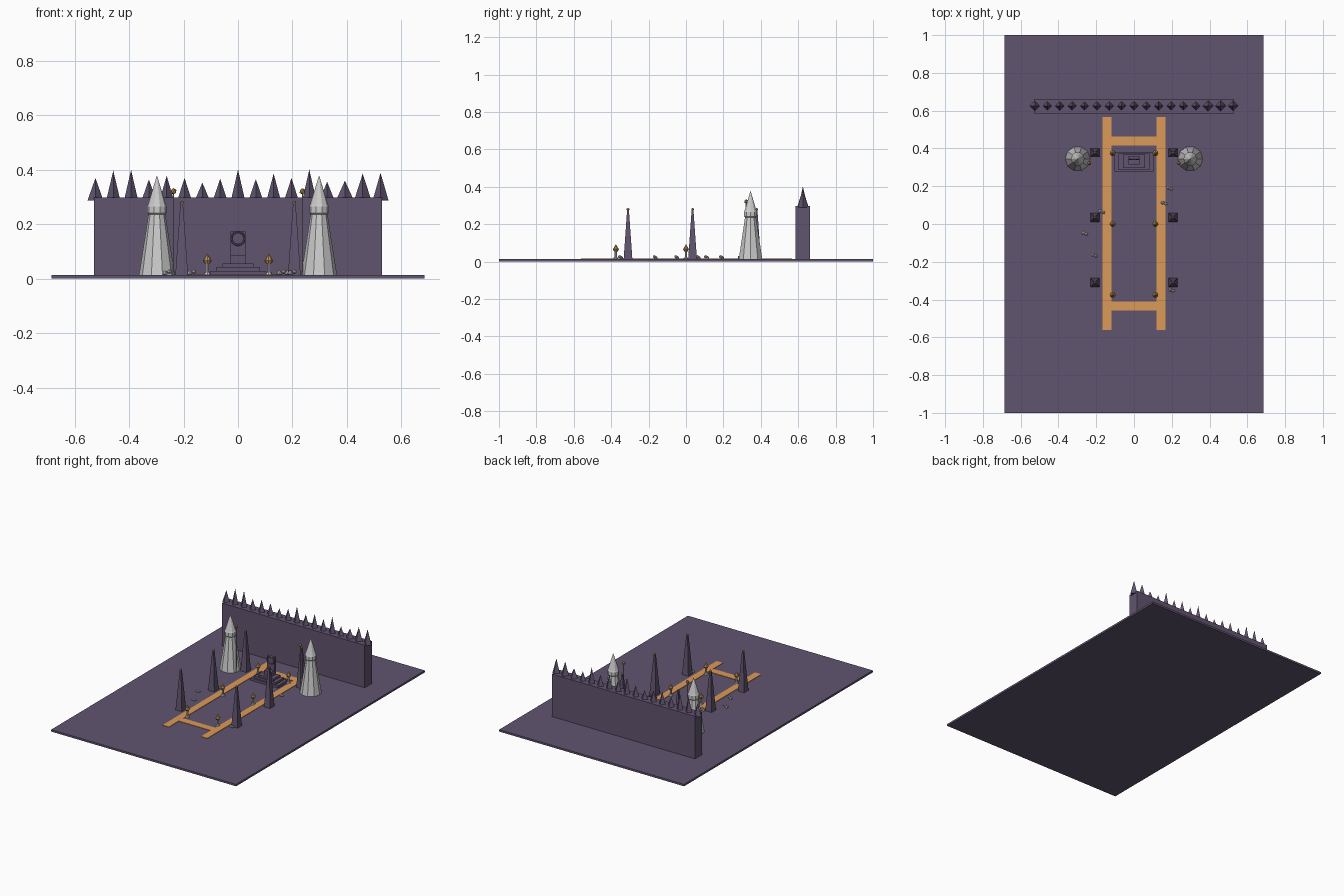
import bpy, math
from mathutils import Vector

if "Cube" in bpy.data.objects:
    bpy.data.objects.remove(bpy.data.objects["Cube"])

def material(name, rgb):
    m = bpy.data.materials.new(name)
    m.diffuse_color = (*rgb, 1)
    m.use_nodes = True
    m.node_tree.nodes["Principled BSDF"].inputs["Base Color"].default_value = m.diffuse_color
    return m

PURPLE = material("purple_stone", (0.12, 0.09, 0.16))
ORANGE = material("orange_glow", (0.72, 0.32, 0.095))
GOLD = material("gold", (0.5, 0.29, 0.1))
G = 0.013  # ground top

def finish(name, mat):
    o = bpy.context.object
    o.name = name
    if mat:
        o.data.materials.append(mat)
    return o

def box(name, x, y, z, mat=None):
    """Box from (min, max) ranges."""
    bpy.ops.mesh.primitive_cube_add(size=1, location=[(a + b) / 2 for a, b in (x, y, z)])
    o = finish(name, mat)
    o.scale = [b - a for a, b in (x, y, z)]
    return o

def cone(name, x, y, z0, z1, r0, r1, n, mat=None, turn=0):
    bpy.ops.mesh.primitive_cone_add(vertices=n, radius1=r0, radius2=r1, depth=z1 - z0,
                                    location=(x, y, (z0 + z1) / 2), rotation=(0, 0, turn))
    return finish(name, mat)

def ball(name, x, y, z, r, mat=None, scale=(1, 1, 1), sub=1):
    bpy.ops.mesh.primitive_ico_sphere_add(subdivisions=sub, radius=r, location=(x, y, z))
    o = finish(name, mat)
    o.scale = scale
    return o

def lathe(name, x, y, profile, n, mat=None):
    """Faceted solid turned from a (radius, height) profile."""
    verts, faces = [], []
    for r, z in profile:
        for i in range(n):
            a = 2 * math.pi * i / n
            verts.append((r * math.cos(a), r * math.sin(a), z))
    for k in range(len(profile) - 1):
        for i in range(n):
            j = (i + 1) % n
            faces.append((k * n + i, k * n + j, (k + 1) * n + j, (k + 1) * n + i))
    faces.append(tuple(reversed(range(n))))
    faces.append(tuple(range((len(profile) - 1) * n, len(profile) * n)))
    me = bpy.data.meshes.new(name)
    me.from_pydata(verts, [], faces)
    o = bpy.data.objects.new(name, me)
    o.location = (x, y, 0)
    bpy.context.collection.objects.link(o)
    if mat:
        me.materials.append(mat)
    return o

# Ground slab
box("ground", (-0.686, 0.686), (-1, 1), (0, G), PURPLE)

# Glowing floor strips
for s in (-1, 1):
    box("long_strip", sorted((s * 0.119, s * 0.166)), (-0.562, 0.566), (G - 0.002, G + 0.003), ORANGE)
for y in (-0.434, 0.439):
    box("cross_strip", (-0.119, 0.119), (y - 0.024, y + 0.024), (G - 0.002, G + 0.003), ORANGE)

# Back wall with a row of uneven spikes
box("back_wall", (-0.53, 0.53), (0.586, 0.662), (G, 0.298), PURPLE)
tops = [.37, .397, .4, .365, .378, .37, .353, .368, .401, .366, .386, .37, .401, .356, .36, .386, .389]
for i, t in enumerate(tops):
    r = 0.029 if i in (0, 14, 15, 16) else 0.024
    cone("wall_spike", (i - 8) * 0.0655, 0.625, 0.288 if i in (0, 16) else 0.296, t, r, 0, 4, PURPLE)

# Stepped dais
for w, y0, y1, z0, z1 in ((0.103, 0.277, 0.378, G, 0.029), (0.081, 0.287, 0.372, 0.029, 0.043),
                          (0.057, 0.296, 0.367, 0.043, 0.056)):
    box("dais_step", (-w, w), (y0, y1), (z0, z1), PURPLE)

# Throne with a ring on its back
box("throne_seat", (-0.028, 0.028), (0.315, 0.352), (0.056, 0.085), PURPLE)
box("throne_back", (-0.028, 0.028), (0.345, 0.361), (0.056, 0.173), PURPLE)
bpy.ops.mesh.primitive_torus_add(major_segments=16, minor_segments=6, major_radius=0.024, minor_radius=0.004,
                                 location=(0, 0.343, 0.148), rotation=(math.pi / 2, 0, 0))
finish("throne_ring", PURPLE)

for s in (-1, 1):
    # Faceted grey tower with an overhanging pointed roof
    lathe("tower", s * 0.298, 0.345, [(0.066, G), (0.031, 0.236), (0.036, 0.241), (0.036, 0.266),
                                      (0.033, 0.273), (0.0008, 0.377)], 10)
    # Tall torch pole beside the tower
    cone("torch_pole", s * 0.237, 0.322, G, 0.315, 0.003, 0.003, 6)
    ball("torch_flame", s * 0.237, 0.322, 0.321, 0.012, GOLD)

    # Obelisks with gold tips
    for y in (0.377, 0.035, -0.31):
        cone("obelisk", s * 0.207, y, G, 0.275, 0.033, 0.007, 4, PURPLE, math.pi / 4)
        ball("obelisk_tip", s * 0.207, y, 0.279, 0.008, GOLD)

    # Small lanterns along the strips
    for y in (0.375, 0, -0.375):
        cone("lantern_base", s * 0.113, y, G, 0.022, 0.014, 0.011, 8)
        cone("lantern_stem", s * 0.113, y, 0.02, 0.058, 0.006, 0.006, 6)
        cone("lantern_cup", s * 0.113, y, 0.055, 0.066, 0.01, 0.016, 8, GOLD)
        cone("lantern_cap", s * 0.113, y, 0.066, 0.093, 0.016, 0, 8, GOLD)

# Scattered rubble: pairs of pebbles
for x, y in ((-0.26, -0.05), (-0.17, 0.065), (-0.21, -0.165), (0.19, 0.19), (0.16, 0.11), (0.2, -0.35)):
    ball("pebble", x - 0.008, y + 0.003, G + 0.008, 0.012, None, (1, 0.9, 0.8))
    ball("pebble_top", x + 0.008, y - 0.004, G + 0.013, 0.01, None, (1, 1, 0.9))
